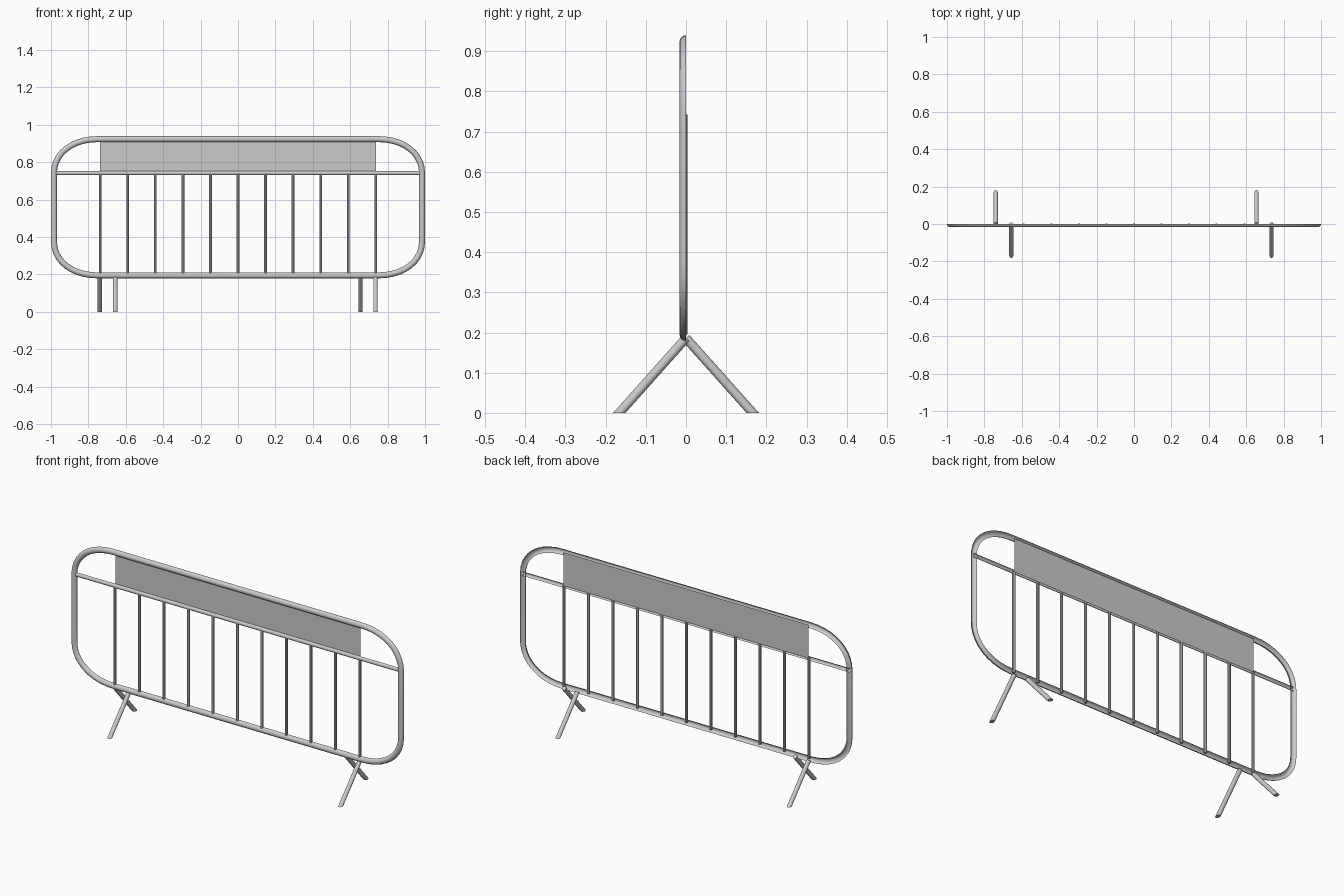
import bpy, bmesh, math
from mathutils import Vector

if "Cube" in bpy.data.objects:
    bpy.data.objects.remove(bpy.data.objects["Cube"])


def finish(name, bm, angle=40):
    bmesh.ops.recalc_face_normals(bm, faces=bm.faces)
    me = bpy.data.meshes.new(name)
    bm.to_mesh(me)
    bm.free()
    ob = bpy.data.objects.new(name, me)
    bpy.context.collection.objects.link(ob)
    bpy.context.view_layer.objects.active = ob
    ob.select_set(True)
    bpy.ops.object.shade_smooth_by_angle(angle=math.radians(angle))
    ob.select_set(False)
    return ob


def half_pipe(name, path, r, closed, segs=8):
    """Sweep a front-facing half circle (open at the back) along an XZ path."""
    bm = bmesh.new()
    n = len(path)
    rings = []
    for i, p in enumerate(path):
        a = path[(i - 1) % n] if closed else path[max(i - 1, 0)]
        b = path[(i + 1) % n] if closed else path[min(i + 1, n - 1)]
        t = (Vector(b) - Vector(a)).normalized()
        nx, nz = t.y, -t.x
        ring = []
        for k in range(segs + 1):
            c = r * math.cos(math.pi * k / segs)
            s = r * math.sin(math.pi * k / segs)
            ring.append(bm.verts.new((p[0] + nx * c, -s, p[1] + nz * c)))
        rings.append(ring)
    for i in range(n if closed else n - 1):
        r0, r1 = rings[i], rings[(i + 1) % n]
        for k in range(segs):
            bm.faces.new((r0[k], r0[k + 1], r1[k + 1], r1[k]))
    return finish(name, bm)


def tube(name, a, b, r, segs, cut_floor=False):
    a, b = Vector(a), Vector(b)
    d = b - a
    bm = bmesh.new()
    bmesh.ops.create_cone(bm, cap_ends=True, segments=segs, radius1=r, radius2=r, depth=d.length)
    rot = d.to_track_quat('Z', 'Y').to_matrix()
    for v in bm.verts:
        v.co = rot @ v.co + (a + b) / 2
    if cut_floor:
        geom = bm.verts[:] + bm.edges[:] + bm.faces[:]
        bmesh.ops.bisect_plane(bm, geom=geom, plane_co=(0, 0, 0), plane_no=(0, 0, -1), clear_outer=True)
        bmesh.ops.holes_fill(bm, edges=[e for e in bm.edges if e.is_boundary])
    return finish(name, bm)


# Outer frame: rounded rectangle with slightly squared elliptical corners
R, X, TOP, BOT = 0.016, 0.984, 0.924, 0.195
RX, RZ, POW = 0.24, 0.185, 2 / 2.15
path = []
for sx, sz, start in ((1, 1, 0), (-1, 1, 90), (-1, -1, 180), (1, -1, 270)):
    cx = sx * (X - RX)
    cz = TOP - RZ if sz > 0 else BOT + RZ
    for k in range(11):
        t = math.radians(start + 9 * k)
        path.append((cx + sx * RX * abs(math.cos(t)) ** POW,
                     cz + sz * RZ * abs(math.sin(t)) ** POW))
half_pipe("outer_frame", path, R, True)

# Cross rail under the sign panel
RAIL_Z = 0.742
half_pipe("cross_rail", [(-X, RAIL_Z), (X, RAIL_Z)], 0.011, False)

# Flat panel between the rail and the top of the frame
PX = 0.737
bm = bmesh.new()
bm.faces.new([bm.verts.new(c) for c in ((-PX, 0, RAIL_Z), (PX, 0, RAIL_Z), (PX, 0, TOP), (-PX, 0, TOP))])
finish("sign_panel", bm)

# Upright bars
for i in range(11):
    x = -PX + i * 2 * PX / 10
    tube(f"upright_bar_{i + 1}", (x, -0.004, BOT), (x, -0.004, RAIL_Z), 0.0075, 8)

# Splayed legs, staggered, cut flat at the floor
for name, x, s in (("back_leg_left", -0.739, 1), ("front_leg_left", -0.656, -1),
                   ("back_leg_right", 0.655, 1), ("front_leg_right", 0.735, -1)):
    foot, head = Vector((x, s * 0.166, 0)), Vector((x, 0, 0.186))
    tube(name, foot + (foot - head) * 0.15, head, 0.0115, 16, True)
